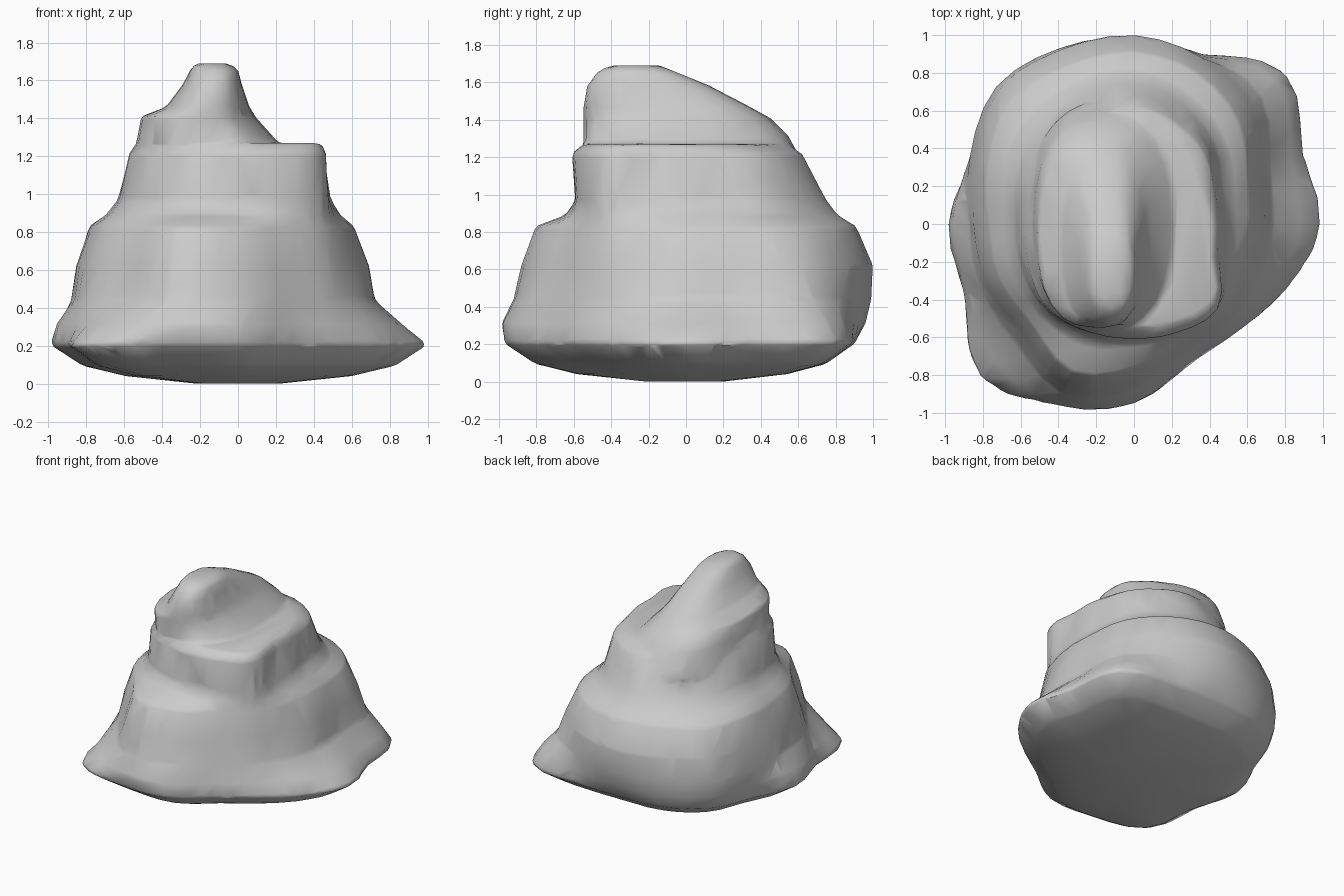
import bpy, bmesh, math

if "Cube" in bpy.data.objects:
    bpy.data.objects.remove(bpy.data.objects["Cube"])

N = 48


def loft(bm, rings):
    """Skin a stack of closed rings and cap both ends."""
    loops = [[bm.verts.new(p) for p in r] for r in rings]
    for a, b in zip(loops, loops[1:]):
        for i in range(len(a)):
            j = (i + 1) % len(a)
            bm.faces.new((a[i], a[j], b[j], b[i]))
    bm.faces.new(loops[0][::-1])
    bm.faces.new(loops[-1])


def spline(radii, t):
    """Periodic Catmull-Rom value at t in 0..1."""
    n = len(radii)
    i = int(t * n)
    f = t * n - i
    a, b, c, d = (radii[(i + k) % n] for k in (-1, 0, 1, 2))
    return b + .5 * f * (c - a + f * (2*a - 5*b + 4*c - d + f * (3*(b - c) + d - a)))


def polar(z, radii, scale=1.0):
    pts = []
    for i in range(N):
        a = 2 * math.pi * i / N
        r = spline(radii, i / N) * scale
        pts.append((r * math.cos(a), r * math.sin(a), z))
    return pts


def rounded_box(z, x0, x1, y0, y1, n=24):
    pts = []
    for i in range(n):
        a = 2 * math.pi * i / n
        c, s = math.cos(a), math.sin(a)
        px = math.copysign(abs(c) ** 0.8, c)
        py = math.copysign(abs(s) ** 0.8, s)
        pts.append(((x0 + x1) / 2 + px * (x1 - x0) / 2,
                    (y0 + y1) / 2 + py * (y1 - y0) / 2, z))
    return pts


# outline radii every 22.5 degrees, counter-clockwise from +x
foot = [1.0, .98, 1.14, .97, .90, .95, .98, .92, .99, .98, 1.16, 1.03, .95, .80, .80, .89]
lip = [.87, .90, 1.07, .97, .96, .99, 1.02, .94, .96, .95, 1.03, 1.04, .95, .78, .77, .82]
skirt = [.72, .77, .95, .96, .99, 1.01, 1.03, .94, .87, .88, .88, .97, .88, .74, .72, .72]
waist = [.69, .73, .88, .95, 1.0, 1.0, 1.01, .90, .85, .84, .82, .93, .83, .71, .69, .67]
ledge = [.61, .65, .78, .87, .91, .91, .92, .84, .77, .77, .76, .85, .76, .66, .65, .61]
ledge_in = [.54, .57, .66, .74, .81, .81, .79, .74, .69, .70, .69, .68, .63, .63, .63, .56]
neck = [.49, .50, .60, .68, .75, .75, .72, .67, .63, .64, .65, .62, .59, .61, .63, .52]
upper = [.45, .46, .53, .58, .62, .61, .59, .57, .57, .60, .64, .62, .61, .62, .63, .48]
shelf = [.42, .41, .44, .48, .53, .52, .50, .50, .53, .55, .57, .56, .55, .56, .59, .45]

bm = bmesh.new()
# main boulder with its shallow rounded underside
loft(bm, [
    polar(0.0, foot, .22), polar(.04, foot, .60), polar(.095, foot, .83),
    polar(.205, foot), polar(.31, lip), polar(.44, skirt), polar(.62, waist),
    polar(.83, ledge), polar(.89, ledge_in), polar(.97, neck),
    polar(1.22, upper), polar(1.27, shelf),
])
# peak ridge rising beside the upper shelf
loft(bm, [rounded_box(*r) for r in (
    (1.10, -.55, .34, -.54, .66),
    (1.31, -.53, .18, -.55, .55),
    (1.41, -.51, .09, -.55, .45),
    (1.46, -.38, .06, -.55, .36),
    (1.58, -.29, .02, -.53, .13),
    (1.66, -.25, .00, -.47, -.06),
    (1.69, -.22, -.05, -.40, -.14),
)])
bmesh.ops.recalc_face_normals(bm, faces=bm.faces)
me = bpy.data.meshes.new("rock")
bm.to_mesh(me)
bm.free()
rock = bpy.data.objects.new("rock", me)
bpy.context.collection.objects.link(rock)

# fuse both masses, soften, then reduce to coarse facets
m = rock.modifiers.new("fuse", 'REMESH')
m.mode = 'VOXEL'
m.voxel_size = 0.022
m.use_smooth_shade = True
m = rock.modifiers.new("soften", 'SMOOTH')
m.factor = 0.5
m.iterations = 2
m = rock.modifiers.new("facets", 'DECIMATE')
m.ratio = 0.035
